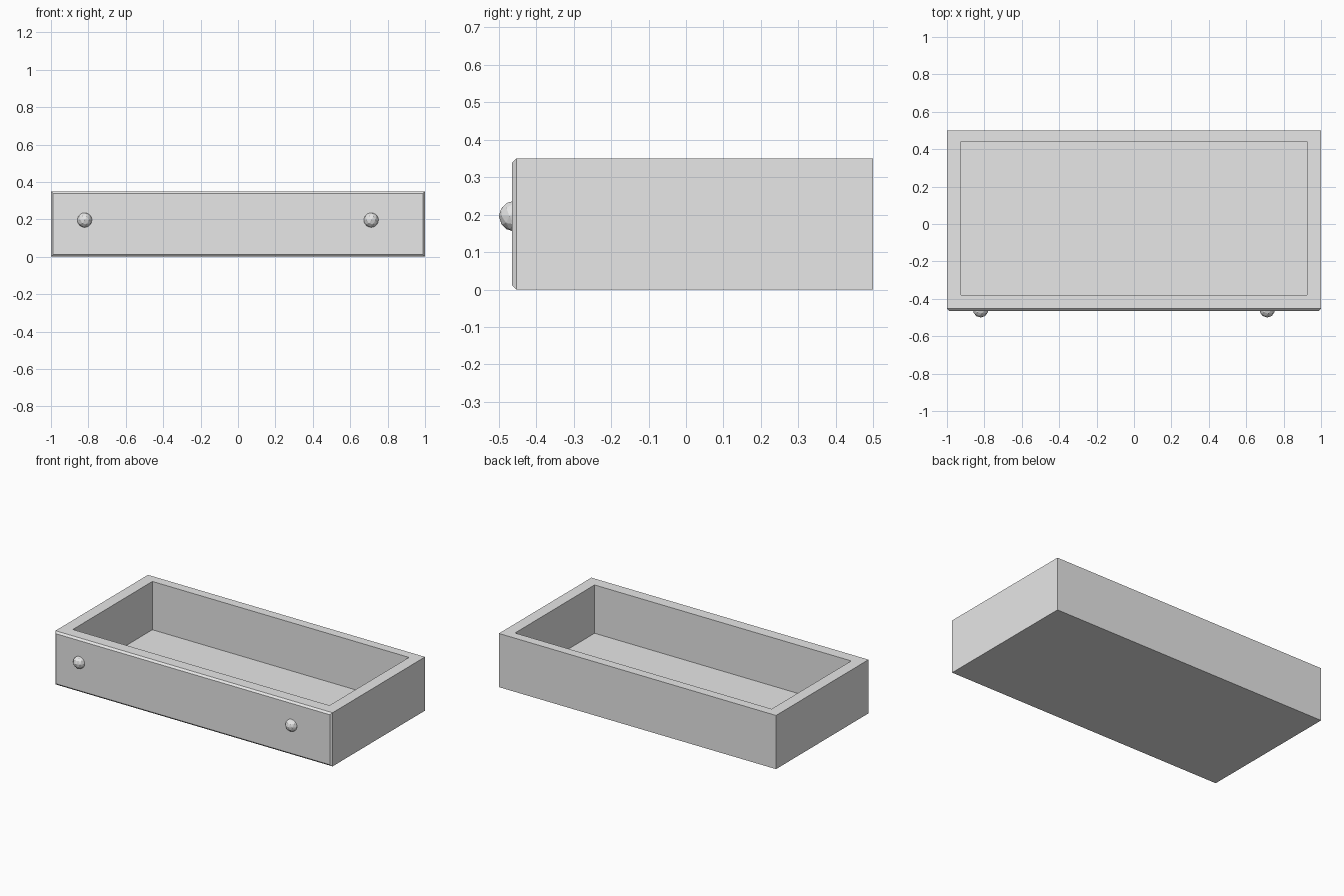
import bpy
import bmesh
from mathutils import Matrix, Vector

if "Cube" in bpy.data.objects:
    bpy.data.objects.remove(bpy.data.objects["Cube"], do_unlink=True)

GREY = (0.8, 0.8, 0.8, 1.0)
grey = bpy.data.materials.new("light_grey")
grey.use_nodes = True
grey.diffuse_color = GREY
grey.node_tree.nodes["Principled BSDF"].inputs["Base Color"].default_value = GREY


def add_object(name, bm):
    bmesh.ops.recalc_face_normals(bm, faces=bm.faces)
    mesh = bpy.data.meshes.new(name)
    bm.to_mesh(mesh)
    bm.free()
    mesh.materials.append(grey)
    obj = bpy.data.objects.new(name, mesh)
    bpy.context.collection.objects.link(obj)
    return obj


# Drawer box with a chamfered front
FRONT, BACK, HEIGHT, FLOOR = -0.465, 0.5, 0.35, 0.035
bm = bmesh.new()
size = Matrix.Diagonal((2, BACK - FRONT, HEIGHT, 1))
place = Matrix.Translation((0, (BACK + FRONT) / 2, HEIGHT / 2))
bmesh.ops.create_cube(bm, size=1, matrix=place @ size)
front_face = min(bm.faces, key=lambda f: f.calc_center_median().y)
bmesh.ops.bevel(bm, geom=list(front_face.edges), offset=0.012,
                segments=1, affect='EDGES')

# Hollow: inset the top face to the rim, then push it down to the floor
bm.normal_update()
top = max(bm.faces, key=lambda f: f.calc_center_median().z)
bmesh.ops.inset_individual(bm, faces=[top], thickness=0.05)
for v in top.verts:
    v.co.x = 0.926 if v.co.x > 0 else -0.926
    v.co.y = 0.44 if v.co.y > 0 else -0.38
floor = bmesh.ops.extrude_discrete_faces(bm, faces=[top])["faces"][0]
for v in floor.verts:
    v.co.z = FLOOR
add_object("drawer_box", bm)

# Faceted knobs on the front
for name, x in (("right_knob", -0.82), ("left_knob", 0.712)):
    bm = bmesh.new()
    bmesh.ops.create_icosphere(bm, subdivisions=2, radius=0.041,
                               matrix=Matrix.Translation(Vector((x, -0.459, 0.196))))
    add_object(name, bm)
